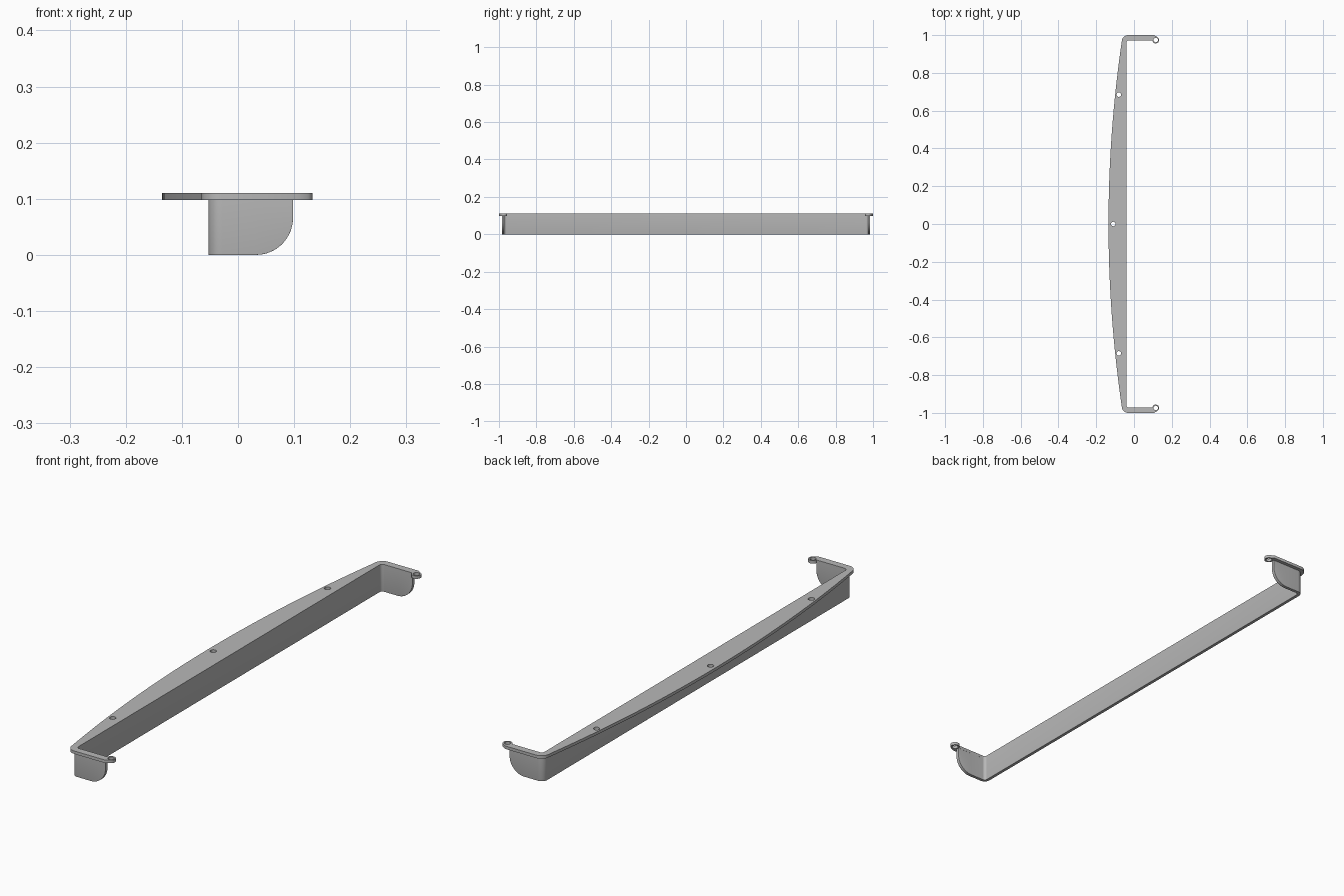
import bpy, bmesh
from math import sin, cos, sqrt, radians

if "Cube" in bpy.data.objects:
    bpy.data.objects.remove(bpy.data.objects["Cube"])

grey = bpy.data.materials.new("plain grey")
grey.use_nodes = True
grey.diffuse_color = (0.48, 0.48, 0.48, 1)
grey.node_tree.nodes["Principled BSDF"].inputs["Base Color"].default_value = (0.48, 0.48, 0.48, 1)

FLANGE_BOTTOM, TOP = 0.098, 0.11
CX, CY = -0.028, 0.96            # shared centre of the inner and outer wall bends
R_IN, R_OUT = 0.012, 0.025
TAB_END, TAB_R = 0.098, 0.066    # tab tip and its lower corner radius


def arc(cx, cy, r, start, end, n):
    angles = [radians(start + (end - start) * i / n) for i in range(n + 1)]
    return [(cx + r * cos(a), cy + r * sin(a)) for a in angles]


def mirror(points):
    return [(x, -y) for x, y in reversed(points)]


def finish(obj):
    bpy.ops.object.select_all(action='DESELECT')
    obj.select_set(True)
    bpy.context.view_layer.objects.active = obj
    bpy.ops.object.shade_smooth_by_angle(angle=radians(35))


# Wall: a U-shaped strip, stations are (inner point, outer point, bottom height)
half = []
for a in range(180, 89, -9):
    d = (cos(radians(a)), sin(radians(a)))
    half.append(((CX + R_IN * d[0], CY + R_IN * d[1]),
                 (CX + R_OUT * d[0], CY + R_OUT * d[1]), 0.0))
for i in range(17):
    t = radians(90 * i / 16)
    x = TAB_END - TAB_R + TAB_R * sin(t)
    half.append(((x, CY + R_IN), (x, CY + R_OUT), TAB_R * (1 - cos(t))))
other = [((a[0], -a[1]), (b[0], -b[1]), z) for a, b, z in reversed(half)]

bm = bmesh.new()
rings = []
for inner, outer, z in other + half:
    rings.append([bm.verts.new((*inner, z)), bm.verts.new((*outer, z)),
                  bm.verts.new((*outer, FLANGE_BOTTOM)), bm.verts.new((*inner, FLANGE_BOTTOM))])
for r, s in zip(rings, rings[1:]):
    for k in range(4):
        bm.faces.new((r[k], r[(k + 1) % 4], s[(k + 1) % 4], s[k]))
bm.faces.new(rings[0])
bm.faces.new(rings[-1])
bmesh.ops.recalc_face_normals(bm, faces=bm.faces)

# Round the lower rim and the tab tips
rim = []
for r, s in zip(rings, rings[1:]):
    rim += [bm.edges.get((r[k], s[k])) for k in (0, 1)]
for r in (rings[0], rings[-1]):
    rim += [bm.edges.get((r[0], r[3])), bm.edges.get((r[1], r[2]))]
bmesh.ops.bevel(bm, geom=rim, offset=0.0045, segments=3, profile=0.5,
                affect='EDGES', clamp_overlap=True)
mesh = bpy.data.meshes.new("wall")
bm.to_mesh(mesh)
bm.free()
mesh.materials.append(grey)
wall = bpy.data.objects.new("wall", mesh)
bpy.context.collection.objects.link(wall)
finish(wall)

# Flange: bowed outer edge, narrow arms and eyelet tips, with screw holes
EYE = (0.115, 0.974)
bow = [(-0.135 + 0.07 * (i / 24) ** 2, 0.965 * i / 24) for i in range(25)]
outer_half = bow + arc(-0.03, 0.965, 0.035, 172, 90, 10) + [(0.106, 1.0)]
outer_half += arc(*EYE, 0.018, 65, -172, 20)
outer_half += arc(CX, CY, R_IN, 90, 180, 10)
outline = mirror(outer_half)[:-1] + outer_half

holes = [arc(x, y, r, 0, 345, 23) for x, y, r in (
    (-0.11, 0, 0.012), (-0.08, 0.685, 0.012), (-0.08, -0.685, 0.012),
    (EYE[0], EYE[1], 0.012), (EYE[0], -EYE[1], 0.012))]

curve = bpy.data.curves.new("flange_outline", 'CURVE')
curve.dimensions = '2D'
curve.fill_mode = 'BOTH'
curve.extrude = (TOP - FLANGE_BOTTOM) / 2
for loop in [outline] + holes:
    spline = curve.splines.new('POLY')
    spline.points.add(len(loop) - 1)
    for p, (x, y) in zip(spline.points, loop):
        p.co = (x, y, 0, 1)
    spline.use_cyclic_u = True
flange = bpy.data.objects.new("flange", curve)
flange.location.z = (TOP + FLANGE_BOTTOM) / 2
curve.materials.append(grey)
bpy.context.collection.objects.link(flange)
bpy.ops.object.select_all(action='DESELECT')
flange.select_set(True)
bpy.context.view_layer.objects.active = flange
bpy.ops.object.convert(target='MESH')
flange = bpy.context.view_layer.objects.active

# Weld the caps to the sides
bm = bmesh.new()
bm.from_mesh(flange.data)
bmesh.ops.remove_doubles(bm, verts=bm.verts, dist=0.00005)
bmesh.ops.recalc_face_normals(bm, faces=bm.faces)
bm.to_mesh(flange.data)
bm.free()
finish(flange)
